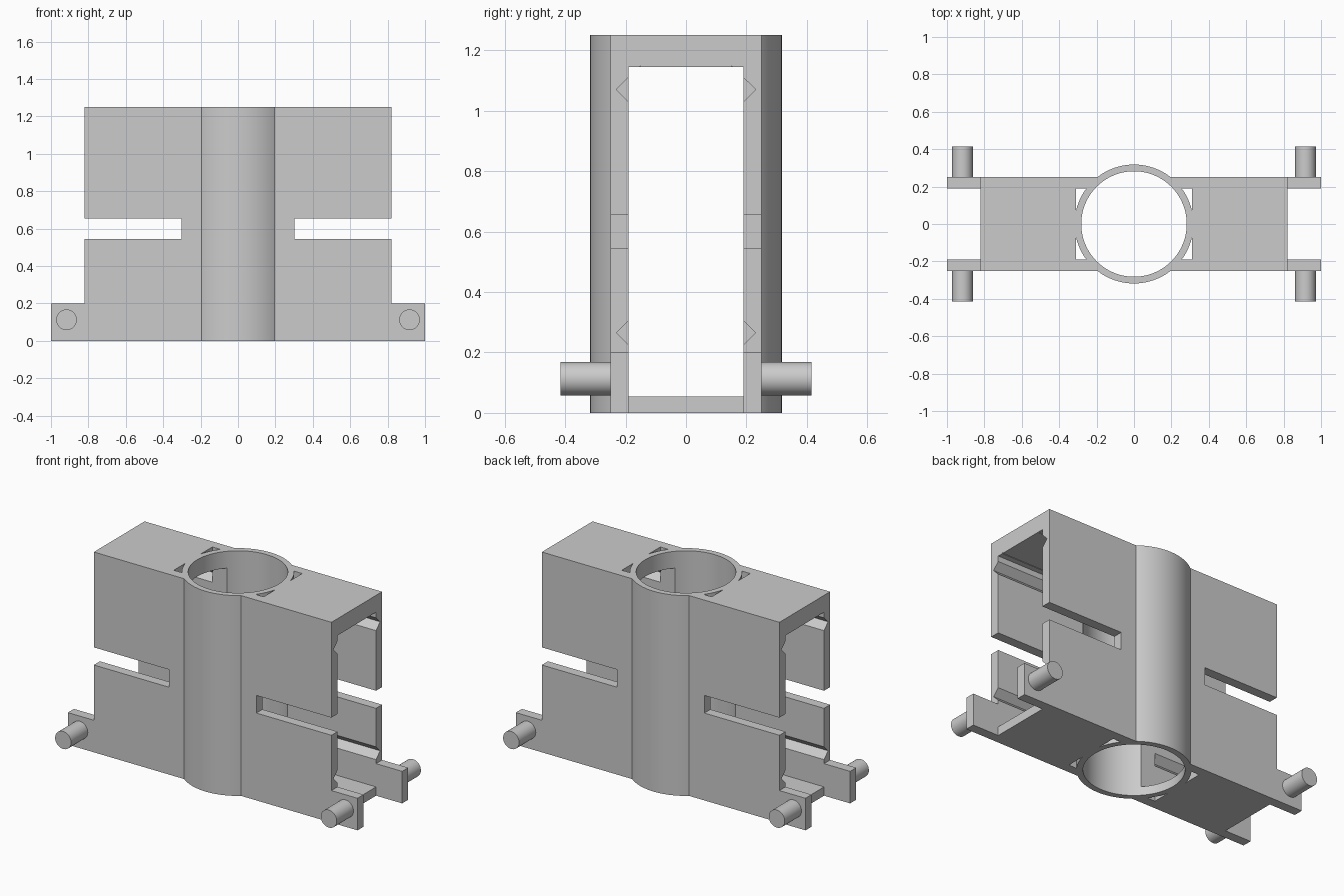
import bpy, bmesh, math
from mathutils import Vector

old = bpy.data.objects.get("Cube")
if old:
    bpy.data.objects.remove(old, do_unlink=True)

grey = bpy.data.materials.new("plain grey")
grey.use_nodes = True
GREY = (0.6, 0.6, 0.6, 1)
grey.diffuse_color = GREY
grey.node_tree.nodes["Principled BSDF"].inputs["Base Color"].default_value = GREY

HEIGHT, OUT, IN = 1.25, 0.25, 0.19        # height, outer and inner wall planes
WING, PLATE, STEP = 0.82, 0.055, 0.31     # wing end, plate thickness, hollow start
R_OUT, R_IN = 0.318, 0.282


def prism(name, points, axis, start, end):
    """Extrude a 2D profile along x (y,z points), y (x,z points) or z (x,y points)."""
    bm = bmesh.new()
    def place(p, d):
        co = list(p)
        co.insert("xyz".index(axis), d)
        return bm.verts.new(co)
    face = bm.faces.new([place(p, start) for p in points])
    moved = bmesh.ops.extrude_face_region(bm, geom=[face])["geom"]
    shift = Vector((0, 0, 0))
    shift["xyz".index(axis)] = end - start
    bmesh.ops.translate(bm, vec=shift, verts=[v for v in moved if isinstance(v, bmesh.types.BMVert)])
    bmesh.ops.recalc_face_normals(bm, faces=bm.faces)
    mesh = bpy.data.meshes.new(name)
    bm.to_mesh(mesh)
    bm.free()
    mesh.materials.append(grey)
    obj = bpy.data.objects.new(name, mesh)
    bpy.context.collection.objects.link(obj)
    return obj


def rect(x0, x1, y0, y1):
    return [(x0, y0), (x1, y0), (x1, y1), (x0, y1)]


def circle(r, cx=0, cy=0, n=96):
    return [(cx + r * math.cos(2 * math.pi * i / n), cy + r * math.sin(2 * math.pi * i / n)) for i in range(n)]


def combine(target, tool, operation):
    mod = target.modifiers.new("combine", "BOOLEAN")
    mod.operation, mod.solver, mod.object = operation, "EXACT", tool
    bpy.context.view_layer.objects.active = target
    bpy.ops.object.modifier_apply(modifier=mod.name)
    bpy.data.objects.remove(tool, do_unlink=True)


def cut(tool):
    combine(body, tool, "DIFFERENCE")


# Outer silhouette with the low end arms, joined to the round column
half = [(1, 0), (1, 0.2), (WING, 0.2), (WING, HEIGHT)]
outline = half + [(-x, z) for x, z in reversed(half)]
body = prism("housing_body", outline, "y", -OUT, OUT)
combine(body, prism("column", circle(R_OUT), "z", 0, HEIGHT), "UNION")

# Through cavity, bore and its countersink underneath
cut(prism("cavity", rect(-IN, IN, PLATE, HEIGHT - 0.105), "x", -1.2, 1.2))
cut(prism("bore", circle(R_IN), "z", -0.1, HEIGHT + 0.1))

for s in (-1, 1):
    # Open gap between the arms, and the side slots
    cut(prism("arm_gap", rect(-IN, IN, -0.1, 0.3), "x", s * WING, s * 1.2))
    cut(prism("slot", rect(s * 0.302, s * 1.1, 0.545, 0.655), "y", -0.5, 0.5))
    for t in (-1, 1):
        # V grooves inside the walls
        for z in (0.265, 1.07):
            groove = [(t * 0.15, z - 0.08), (t * 0.23, z), (t * 0.15, z + 0.08)]
            cut(prism("groove", groove, "x", s * STEP, s * 1.2))
        # Small corner openings beside the column
        a0, a1 = math.acos(STEP / R_OUT), math.asin(IN / R_OUT)
        arc = [a0 + (a1 - a0) * i / 6 for i in range(7)]
        corner = [(s * STEP, t * IN)] + [(s * R_OUT * math.cos(a), t * R_OUT * math.sin(a)) for a in arc]
        cut(prism("corner_opening", corner, "z", -0.1, HEIGHT + 0.1))

# Round pegs on the arms
pegs = []
for side, s in (("left", 1), ("right", -1)):
    for place, t in (("front", -1), ("back", 1)):
        pegs.append(prism(f"{place}_{side}_peg", circle(0.055, s * 0.917, 0.113, 48), "y", t * OUT, t * 0.415))

bpy.ops.object.select_all(action="DESELECT")
for obj in [body] + pegs:
    obj.select_set(True)
bpy.context.view_layer.objects.active = body
bpy.ops.object.shade_smooth_by_angle(angle=math.radians(25))
